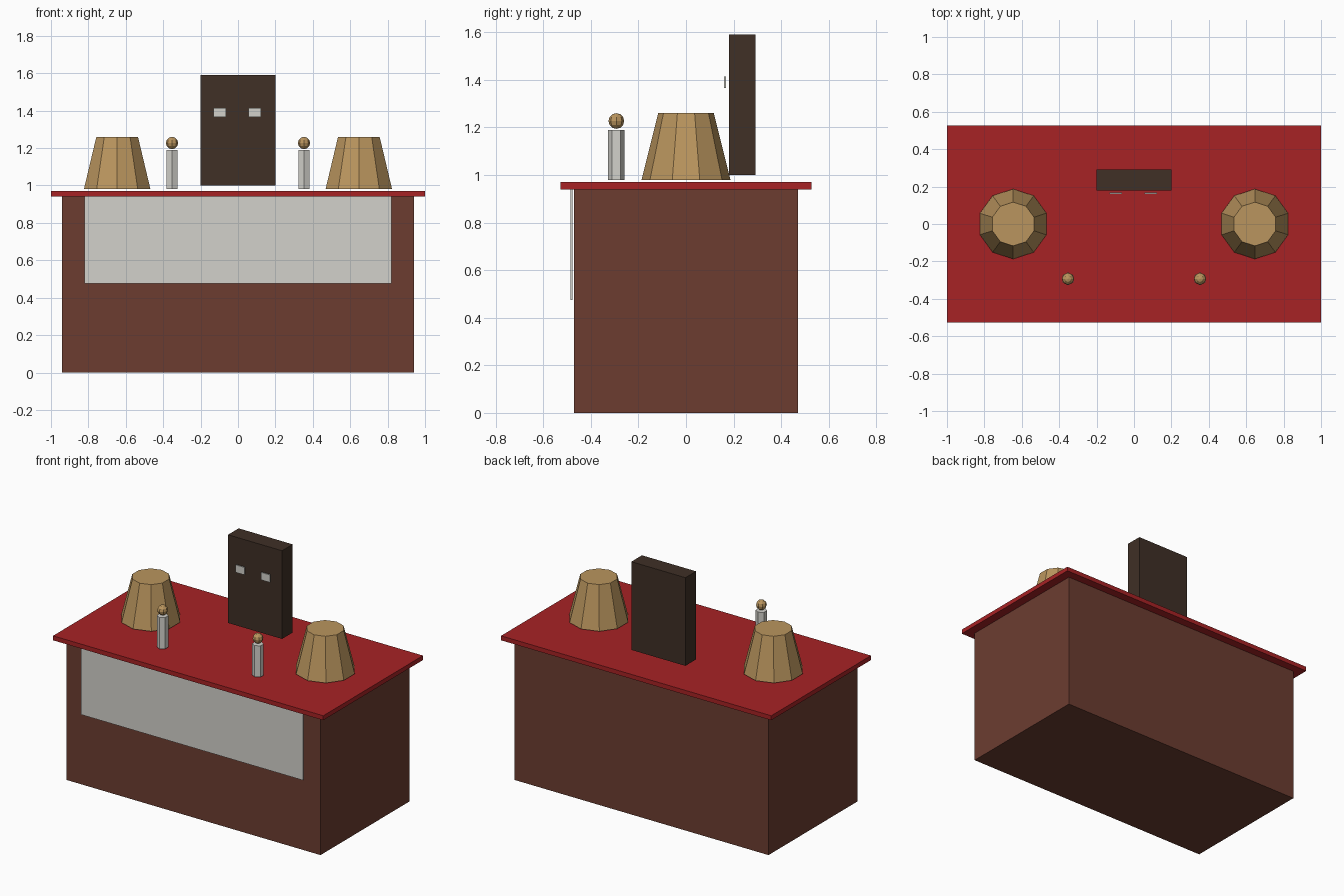
import bpy

cube = bpy.data.objects.get("Cube")
if cube:
    bpy.data.objects.remove(cube, do_unlink=True)


def material(name, r, g, b):
    m = bpy.data.materials.new(name)
    m.use_nodes = True
    m.diffuse_color = (r, g, b, 1)
    for node in m.node_tree.nodes:
        if node.type == 'BSDF_PRINCIPLED':
            node.inputs["Base Color"].default_value = (r, g, b, 1)
    return m


red = material("red", 0.39, 0.016, 0.018)
brown = material("brown wood", 0.15, 0.046, 0.030)
cream = material("pale grey", 0.65, 0.64, 0.60)
dark = material("dark wood", 0.050, 0.029, 0.019)
gold = material("tan gold", 0.49, 0.30, 0.112)


def finish(name, mat):
    obj = bpy.context.object
    obj.name = name
    obj.data.name = name
    obj.data.materials.append(mat)
    return obj


def box(name, mat, x, y, z):
    """Box from (low, high) ranges on each axis."""
    spans = (x, y, z)
    bpy.ops.mesh.primitive_cube_add(size=1, location=[(a + b) / 2 for a, b in spans])
    obj = finish(name, mat)
    for v in obj.data.vertices:
        for i, (a, b) in enumerate(spans):
            v.co[i] *= b - a
    return obj


def frustum(name, mat, sides, x, y, r_low, r_high, z_low, z_high):
    bpy.ops.mesh.primitive_cone_add(vertices=sides, radius1=r_low, radius2=r_high,
                                    depth=z_high - z_low,
                                    location=(x, y, (z_low + z_high) / 2))
    return finish(name, mat)


# Table body, top slab and front cloth
box("table_body", brown, (-0.94, 0.94), (-0.47, 0.47), (0, 0.94))
box("table_top", red, (-1, 1), (-0.527, 0.527), (0.94, 0.97))
box("front_cloth", cream, (-0.82, 0.82), (-0.486, -0.477), (0.475, 0.94))

# Upright panel with two small plates
box("upright_panel", dark, (-0.2, 0.2), (0.18, 0.292), (1.0, 1.59))

for side, s in (("left", 1), ("right", -1)):
    x = 0.094 * s - 0.004
    box(side + "_panel_plate", cream, (x - 0.033, x + 0.033), (0.16, 0.169), (1.365, 1.415))

    # Tapered baskets
    frustum(side + "_basket", gold, 10, 0.646 * s, 0, 0.187, 0.117, 0.98, 1.26)

    # Candles with round tips
    frustum(side + "_candle", cream, 6, 0.353 * s, -0.293, 0.035, 0.035, 0.98, 1.19)
    bpy.ops.mesh.primitive_uv_sphere_add(segments=8, ring_count=6, radius=0.033,
                                         location=(0.353 * s, -0.293, 1.227))
    finish(side + "_candle_tip", gold)
